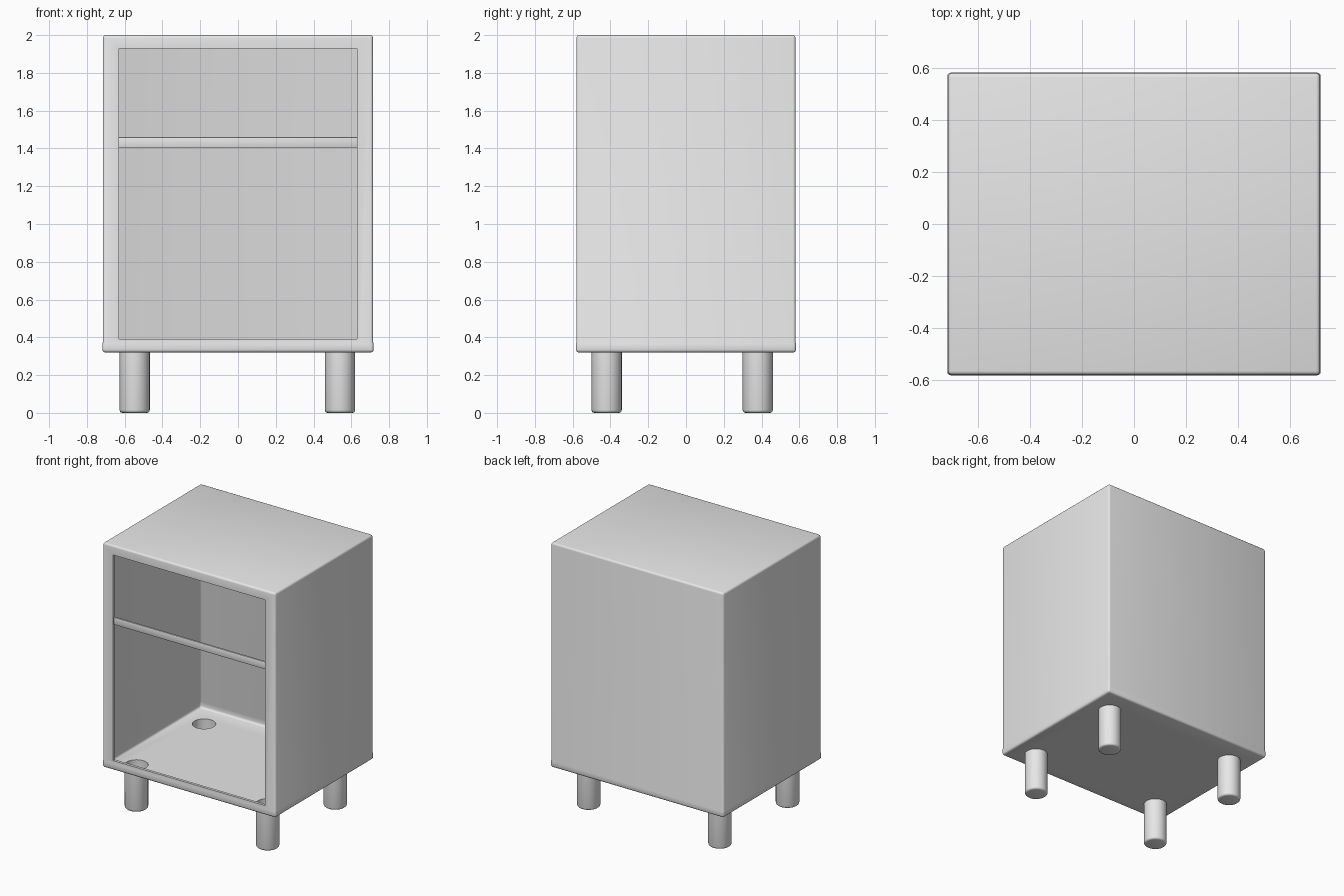
import bpy, bmesh, math
from mathutils import Vector, Matrix

cube = bpy.data.objects.get("Cube")
if cube:
    bpy.data.objects.remove(cube, do_unlink=True)

grey = bpy.data.materials.new("plain grey")
grey.use_nodes = True
grey.diffuse_color = (0.8, 0.8, 0.8, 1)
grey.node_tree.nodes["Principled BSDF"].inputs["Base Color"].default_value = (0.8, 0.8, 0.8, 1)

WIDTH, DEPTH, BOTTOM, TOP = 1.43, 1.16, 0.32, 2.0
LEG_R, SEGMENTS = 0.08, 32
LEGS = {f"{row}_{side}_leg": (x, y)
        for row, y in (("front", -0.42), ("back", 0.38))
        for side, x in (("right", -0.547), ("left", 0.54))}


def finish(name, bm):
    mesh = bpy.data.meshes.new(name)
    bm.to_mesh(mesh)
    bm.free()
    mesh.materials.append(grey)
    obj = bpy.data.objects.new(name, mesh)
    bpy.context.collection.objects.link(obj)
    bpy.ops.object.select_all(action="DESELECT")
    obj.select_set(True)
    bpy.context.view_layer.objects.active = obj
    bpy.ops.object.shade_smooth_by_angle(angle=math.radians(40))
    return obj


def box(size, centre):
    bm = bmesh.new()
    bmesh.ops.create_cube(bm, size=1, matrix=Matrix.Translation(centre) @ Matrix.Diagonal((*size, 1)))
    return bm


def facing(bm, direction):
    """Largest face pointing in a direction."""
    bm.normal_update()
    faces = [f for f in bm.faces if f.normal.dot(Vector(direction)) > 0.99]
    return max(faces, key=lambda f: f.calc_area())


# Cabinet: thin rounded shell
bm = box((WIDTH, DEPTH, TOP - BOTTOM), (0, 0, (TOP + BOTTOM) / 2))
bmesh.ops.bevel(bm, geom=bm.edges[:], offset=0.015, segments=3, profile=0.5, affect="EDGES")

# Front opening with a shallow turned-in lip
front = facing(bm, (0, -1, 0))
bmesh.ops.inset_individual(bm, faces=[front], thickness=0.05)
for v in front.verts:
    v.co.x = math.copysign(0.63, v.co.x)
    v.co.z = 1.93 if v.co.z > 1 else 0.39
lip = bmesh.ops.extrude_discrete_faces(bm, faces=[front])["faces"][0]
bmesh.ops.translate(bm, verts=lip.verts[:], vec=(0, 0.02, 0))
bmesh.ops.delete(bm, geom=[lip], context="FACES_ONLY")

# Slightly wider band round the base
for z in (0.365, 0.375):
    bmesh.ops.bisect_plane(bm, geom=bm.verts[:] + bm.edges[:] + bm.faces[:],
                           plane_co=(0, 0, z), plane_no=(0, 0, 1))
for v in bm.verts:
    if v.co.z < 0.37:
        v.co.x *= 1.004
        v.co.y *= 1.004

# Floor sheet, open above each hollow leg
floor = facing(bm, (0, 0, -1))
rim = floor.edges[:]
bmesh.ops.delete(bm, geom=[floor], context="FACES_ONLY")
for x, y in LEGS.values():
    ring = bmesh.ops.create_circle(bm, cap_ends=False, segments=SEGMENTS, radius=LEG_R,
                                   matrix=Matrix.Translation((x, y, BOTTOM)))["verts"]
    rim += {e for v in ring for e in v.link_edges}
bmesh.ops.triangle_fill(bm, edges=rim, use_beauty=True, normal=(0, 0, -1))
finish("cabinet_shell", bm)

# Cross rail in the opening
bm = box((1.26, 0.015, 0.055), (0, -0.5645, 1.4325))
bmesh.ops.bevel(bm, geom=bm.edges[:], offset=0.003, segments=2, profile=0.5, affect="EDGES")
finish("cross_rail", bm)

# Round legs, open at the top and softened at the foot
for name, (x, y) in LEGS.items():
    bm = bmesh.new()
    bmesh.ops.create_cone(bm, cap_ends=True, segments=SEGMENTS, radius1=LEG_R, radius2=LEG_R,
                          depth=BOTTOM, matrix=Matrix.Translation((x, y, BOTTOM / 2)))
    bmesh.ops.delete(bm, geom=[facing(bm, (0, 0, 1))], context="FACES_ONLY")
    foot = facing(bm, (0, 0, -1))
    bmesh.ops.bevel(bm, geom=foot.edges[:], offset=0.015, segments=3, profile=0.5, affect="EDGES")
    finish(name, bm)
